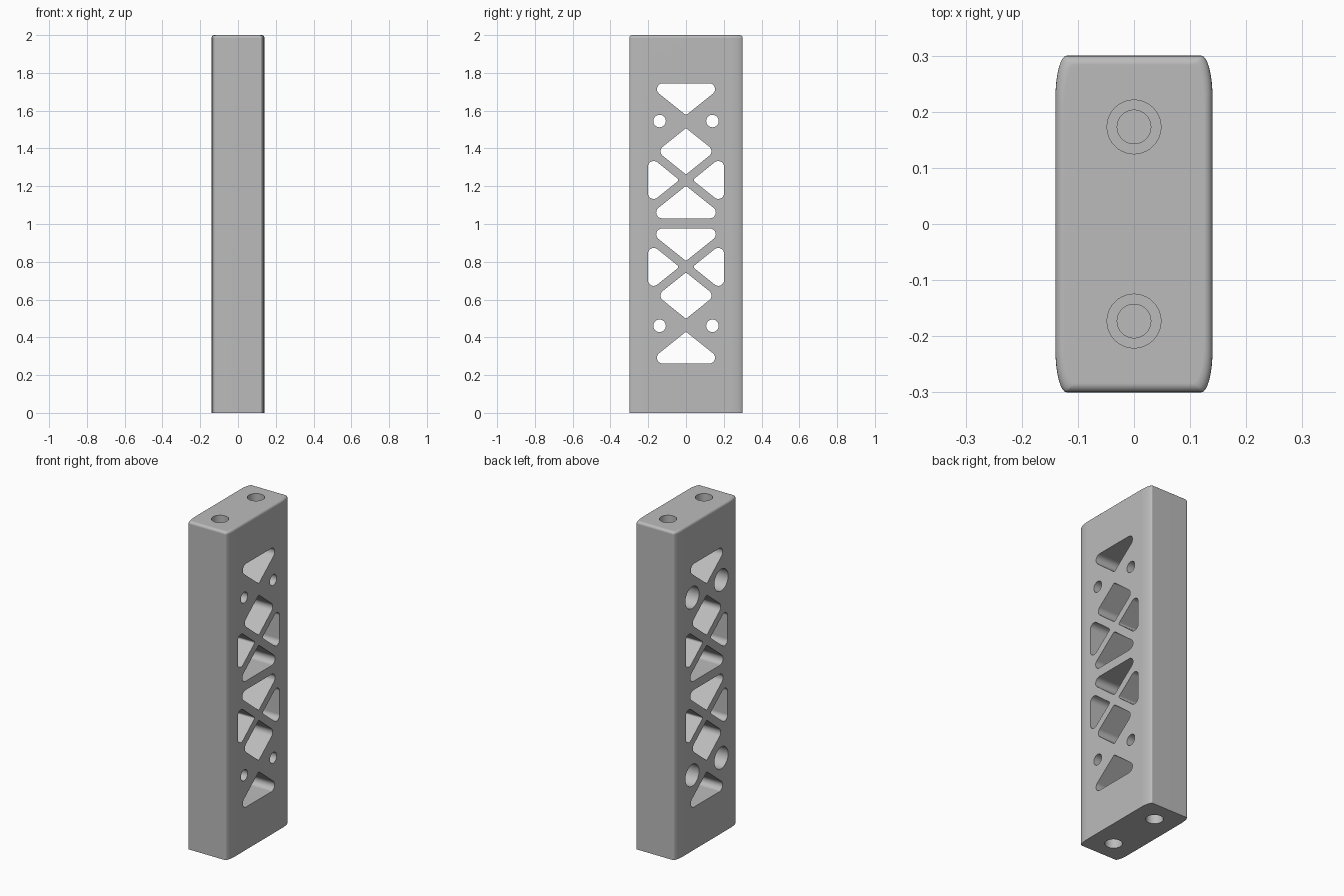
import bpy, bmesh, math
from mathutils import Vector

cube = bpy.data.objects.get("Cube")
if cube:
    bpy.data.objects.remove(cube, do_unlink=True)

grey = bpy.data.materials.new("plain_grey")
grey.use_nodes = True
colour = (0.5, 0.5, 0.5, 1)
grey.diffuse_color = colour
grey.node_tree.nodes["Principled BSDF"].inputs["Base Color"].default_value = colour


def loft(bm, rings):
    """Closed solid through rings of equal point count."""
    loops = [[bm.verts.new(p) for p in ring] for ring in rings]
    for a, b in zip(loops, loops[1:]):
        for i in range(len(a)):
            j = (i + 1) % len(a)
            bm.faces.new((a[i], a[j], b[j], b[i]))
    bm.faces.new(loops[0][::-1])
    bm.faces.new(loops[-1])


def finish(bm, name):
    bmesh.ops.recalc_face_normals(bm, faces=bm.faces)
    mesh = bpy.data.meshes.new(name)
    bm.to_mesh(mesh)
    bm.free()
    mesh.materials.append(grey)
    obj = bpy.data.objects.new(name, mesh)
    bpy.context.collection.objects.link(obj)
    return obj


def fillet(corners, steps=8):
    """Polygon of (u, v, radius) corners with each corner rounded."""
    out = []
    for i, (u, v, r) in enumerate(corners):
        p = Vector((u, v))
        a = (Vector(corners[i - 1][:2]) - p).normalized()
        b = (Vector(corners[(i + 1) % len(corners)][:2]) - p).normalized()
        half = a.angle(b) / 2
        centre = p + (a + b).normalized() * (r / math.sin(half))
        start = p + a * (r / math.tan(half)) - centre
        end = p + b * (r / math.tan(half)) - centre
        sweep = start.angle_signed(end)
        for k in range(steps + 1):
            t = -sweep * k / steps
            c, s = math.cos(t), math.sin(t)
            out.append(centre + Vector((start.x * c - start.y * s,
                                        start.x * s + start.y * c)))
    return out


def circle(r, n=40):
    return [(r * math.cos(2 * math.pi * i / n), r * math.sin(2 * math.pi * i / n))
            for i in range(n)]


# Block: elliptical upright corners and a soft top rim
HX, HY, H = 0.14, 0.30, 2.0
CX, CY, RIM, SEG = 0.02, 0.075, 0.016, 8


def outline(z, inset):
    pts = []
    for sx, sy, first in ((1, 1, 0), (-1, 1, 1), (-1, -1, 2), (1, -1, 3)):
        for k in range(SEG + 1):
            t = (first + k / SEG) * math.pi / 2
            pts.append((sx * (HX - CX - inset) + CX * math.cos(t),
                        sy * (HY - CY - inset) + CY * math.sin(t), z))
    return pts


bm = bmesh.new()
rings = [outline(0, 0)]
for k in range(6):
    t = k / 5 * math.pi / 2
    rings.append(outline(H - RIM + RIM * math.sin(t), RIM * (1 - math.cos(t))))
loft(bm, rings)
body = finish(bm, "lattice_block")

# Lattice windows, mirrored above and below the middle bar
MID, SLOPE, R, TIP = 1.003, 0.8, 0.031, 0.01


def triangle(apex, base):
    w = abs(base - apex) / SLOPE
    return [(-w, base, R), (w, base, R), (0, apex, TIP)]


def side_window(s):
    return [(s * 0.035, 0.23, TIP), (s * 0.202, 0.364, R), (s * 0.202, 0.096, R)]


diamond = [(0, 0.505, TIP), (0.153, 0.382, R), (0, 0.259, TIP), (-0.153, 0.382, R)]
windows = [triangle(0.573, 0.742), triangle(0.199, 0.027), diamond,
           side_window(1), side_window(-1)]

bm = bmesh.new()
for m in (1, -1):
    for win in windows:
        pts = fillet(win)
        loft(bm, [[(x, p.x, MID + m * p.y) for p in pts] for x in (-0.2, 0.2)])
    for s in (1, -1):
        # Bolt holes, counterbored on one side
        steps = ((-0.2, 0.066), (0.0, 0.066), (0.0, 0.033), (0.2, 0.033))
        loft(bm, [[(x, s * 0.14 + u, MID + m * 0.542 + v) for u, v in circle(r)]
                  for x, r in steps])
        # Stepped blind holes in both ends
        steps = ((1.1, 0.048), (0.88, 0.048), (0.88, 0.03), (0.80, 0.03))
        loft(bm, [[(u, s * 0.173 + v, 1 + m * h) for u, v in circle(r)]
                  for h, r in steps])
cutter = finish(bm, "hole_cutter")
cutter.hide_render = True

# Cut the holes and drop the cutter
cut = body.modifiers.new("holes", 'BOOLEAN')
cut.operation = 'DIFFERENCE'
cut.solver = 'EXACT'
cut.object = cutter
bpy.context.view_layer.objects.active = body
body.select_set(True)
cutter.select_set(False)
bpy.ops.object.modifier_apply(modifier=cut.name)
bpy.data.objects.remove(cutter, do_unlink=True)

bpy.ops.object.shade_smooth_by_angle(angle=math.radians(30))
weighted = body.modifiers.new("even_shading", 'WEIGHTED_NORMAL')
weighted.keep_sharp = True
